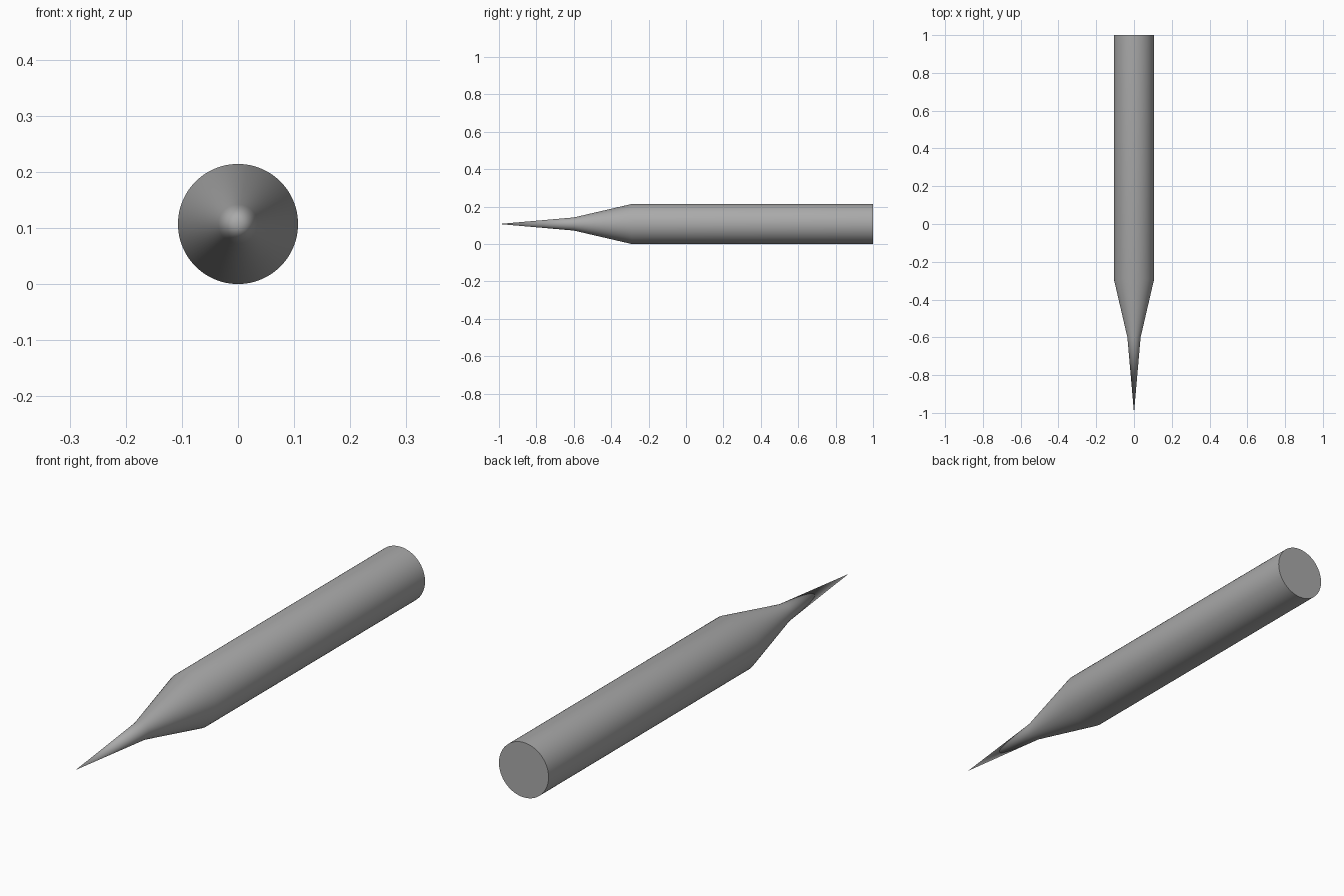
import bpy
import bmesh
import math
from mathutils import Matrix, Vector

cube = bpy.data.objects.get("Cube")
if cube:
    bpy.data.objects.remove(cube, do_unlink=True)

RADIUS = 0.107
SIDES = 96

# Plain grey metal
metal = bpy.data.materials.new("grey_metal")
metal.use_nodes = True
grey = (0.4, 0.4, 0.4, 1)
metal.diffuse_color = grey
metal.node_tree.nodes["Principled BSDF"].inputs["Base Color"].default_value = grey

# Profile as (radius, y): needle tip, taper, shank, flat back end
profile = [(0, -1), (0.035, -0.6), (RADIUS, -0.29), (RADIUS, 1), (0, 1)]

# Revolve the profile about the long axis
bm = bmesh.new()
verts = [bm.verts.new((r, y, 0)) for r, y in profile]
edges = [bm.edges.new(pair) for pair in zip(verts, verts[1:])]
bmesh.ops.spin(bm, geom=verts + edges, cent=(0, 0, 0), axis=(0, 1, 0),
               angle=math.tau, steps=SIDES)
bmesh.ops.remove_doubles(bm, verts=bm.verts, dist=0.0001)
bmesh.ops.recalc_face_normals(bm, faces=bm.faces)
bmesh.ops.transform(bm, matrix=Matrix.Translation(Vector((0, 0, RADIUS))), verts=bm.verts)

mesh = bpy.data.meshes.new("pointed_rod")
bm.to_mesh(mesh)
bm.free()
mesh.materials.append(metal)
rod = bpy.data.objects.new("pointed_rod", mesh)
bpy.context.collection.objects.link(rod)

# Smooth sides, crisp rim at the back end
bpy.ops.object.select_all(action="DESELECT")
rod.select_set(True)
bpy.context.view_layer.objects.active = rod
bpy.ops.object.shade_smooth_by_angle(angle=math.radians(30))
